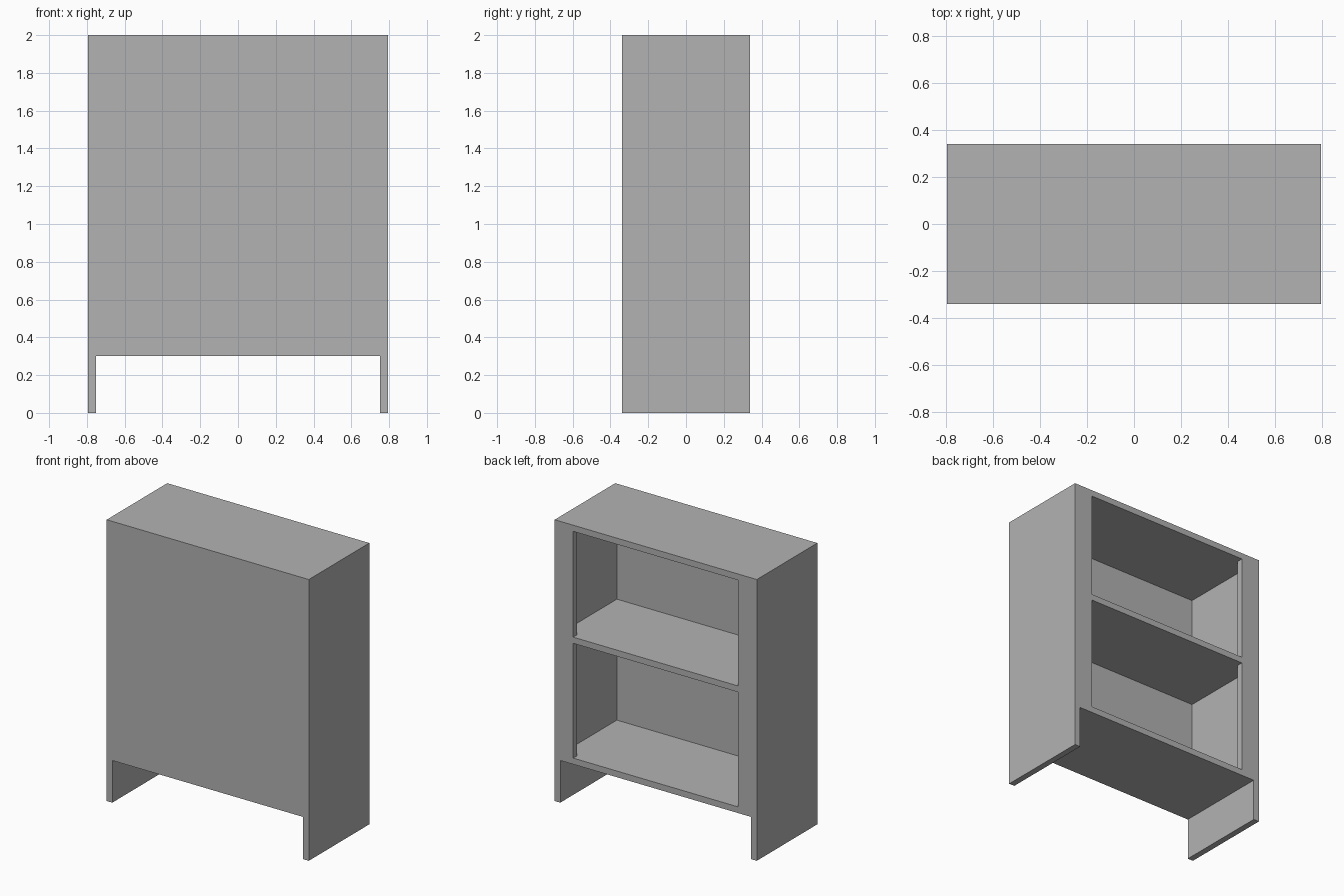
import bpy
from mathutils import Vector

cube = bpy.data.objects.get("Cube")
if cube:
    bpy.data.objects.remove(cube, do_unlink=True)

# Overall half sizes, height, board thickness and key levels
W, D, H, T = 0.795, 0.34, 2.0, 0.044
BASE, SHELF = 0.30, 1.16
STILE = 0.146
IN_X, IN_Y = W - T, D - T

grey = bpy.data.materials.new("plain_grey")
grey.use_nodes = True
colour = (0.448, 0.448, 0.448, 1)
grey.diffuse_color = colour
grey.node_tree.nodes["Principled BSDF"].inputs["Base Color"].default_value = colour


def board(name, low, high):
    """A flat-faced box between two opposite corners."""
    low, high = Vector(low), Vector(high)
    bpy.ops.mesh.primitive_cube_add(size=1)
    obj = bpy.context.object
    obj.name = obj.data.name = name
    for v in obj.data.vertices:
        v.co = (low + high) / 2 + v.co * (high - low)
    obj.data.materials.append(grey)
    return obj


# Sides reach the floor and act as legs; stiles frame the open back
for side, s in (("left", 1), ("right", -1)):
    def span(a, b):
        return sorted((s * a, s * b))
    x0, x1 = span(IN_X, W)
    board(side + "_side", (x0, -D, 0), (x1, D, H - T))
    x0, x1 = span(W - STILE, IN_X)
    for bay, z0, z1 in (("lower", BASE + T, SHELF), ("upper", SHELF + T, H - T)):
        board(f"{side}_{bay}_stile", (x0, IN_Y, z0), (x1, D, z1))

# Full-width top, closed front panel
board("top", (-W, -D, H - T), (W, D, H))
board("front_panel", (-IN_X, -D, BASE), (IN_X, -IN_Y, H - T))

# Bottom and middle shelf, flush with the stiles
for name, z in (("bottom_shelf", BASE), ("middle_shelf", SHELF)):
    board(name, (-IN_X, -IN_Y, z), (IN_X, D, z + T))
